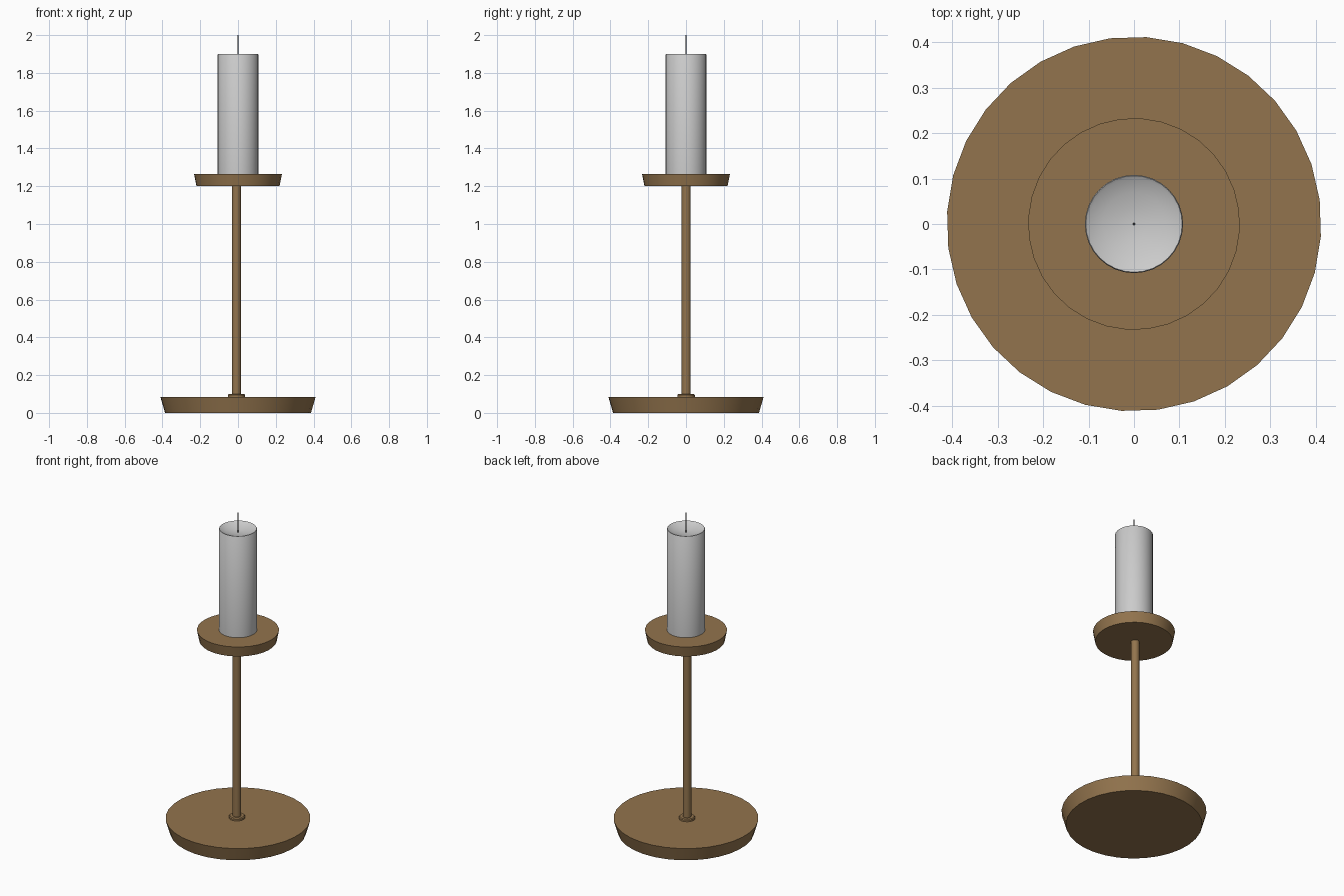
import bpy, bmesh, math

if "Cube" in bpy.data.objects:
    bpy.data.objects.remove(bpy.data.objects["Cube"])

brass = bpy.data.materials.new("brass")
brass.diffuse_color = (0.29, 0.175, 0.075, 1)
brass.use_nodes = True
brass.node_tree.nodes["Principled BSDF"].inputs["Base Color"].default_value = brass.diffuse_color
dark = bpy.data.materials.new("dark_wick")
dark.diffuse_color = (0.03, 0.03, 0.03, 1)
dark.use_nodes = True
dark.node_tree.nodes["Principled BSDF"].inputs["Base Color"].default_value = dark.diffuse_color


def lathe(name, profile, sides=32, centre=(0, 0), turn=0.0, mat=None):
    """Spin a closed (radius, z) profile into a solid; ends are capped."""
    bm = bmesh.new()
    rings = []
    for r, z in profile:
        if r == 0:
            rings.append([bm.verts.new((0, 0, z))] * sides)
            continue
        angles = [turn + 2 * math.pi * i / sides for i in range(sides)]
        rings.append([bm.verts.new((r * math.cos(a), r * math.sin(a), z)) for a in angles])
    for low, high in zip(rings, rings[1:]):
        for i in range(sides):
            j = (i + 1) % sides
            quad = [low[i], low[j], high[j], high[i]]
            bm.faces.new(list(dict.fromkeys(quad)))
    if profile[0][0]:
        bm.faces.new(rings[0][::-1])
    if profile[-1][0]:
        bm.faces.new(rings[-1])
    bmesh.ops.recalc_face_normals(bm, faces=bm.faces)
    mesh = bpy.data.meshes.new(name)
    bm.to_mesh(mesh)
    bm.free()
    if mat:
        mesh.materials.append(mat)
    ob = bpy.data.objects.new(name, mesh)
    ob.location = (*centre, 0)
    bpy.context.collection.objects.link(ob)
    bpy.ops.object.select_all(action='DESELECT')
    ob.select_set(True)
    bpy.context.view_layer.objects.active = ob
    bpy.ops.object.shade_smooth_by_angle(angle=math.radians(35))
    return ob


turn = math.radians(7.4)
stem_at = (-0.008, 0.001)

# Flared base and smaller candle plate
lathe("base", [(0.387, 0), (0.412, 0.085)], turn=turn, mat=brass)
lathe("candle_plate", [(0.22, 1.2), (0.233, 1.265)], turn=turn, mat=brass)

# Stem with its collar on the base
lathe("stem", [(0.024, 0.08), (0.024, 1.205)], centre=stem_at, mat=brass)
lathe("stem_collar", [(0.046, 0.08), (0.046, 0.095), (0.041, 0.1)], centre=stem_at, mat=brass)

# Candle with a softened rim and a dished top
lathe("candle", [(0.108, 1.26), (0.108, 1.897), (0.106, 1.9), (0.1, 1.896),
                 (0.07, 1.885), (0.035, 1.877), (0, 1.874)])

# Wick
lathe("wick", [(0.003, 1.87), (0.003, 2.0)], sides=8, mat=dark)
